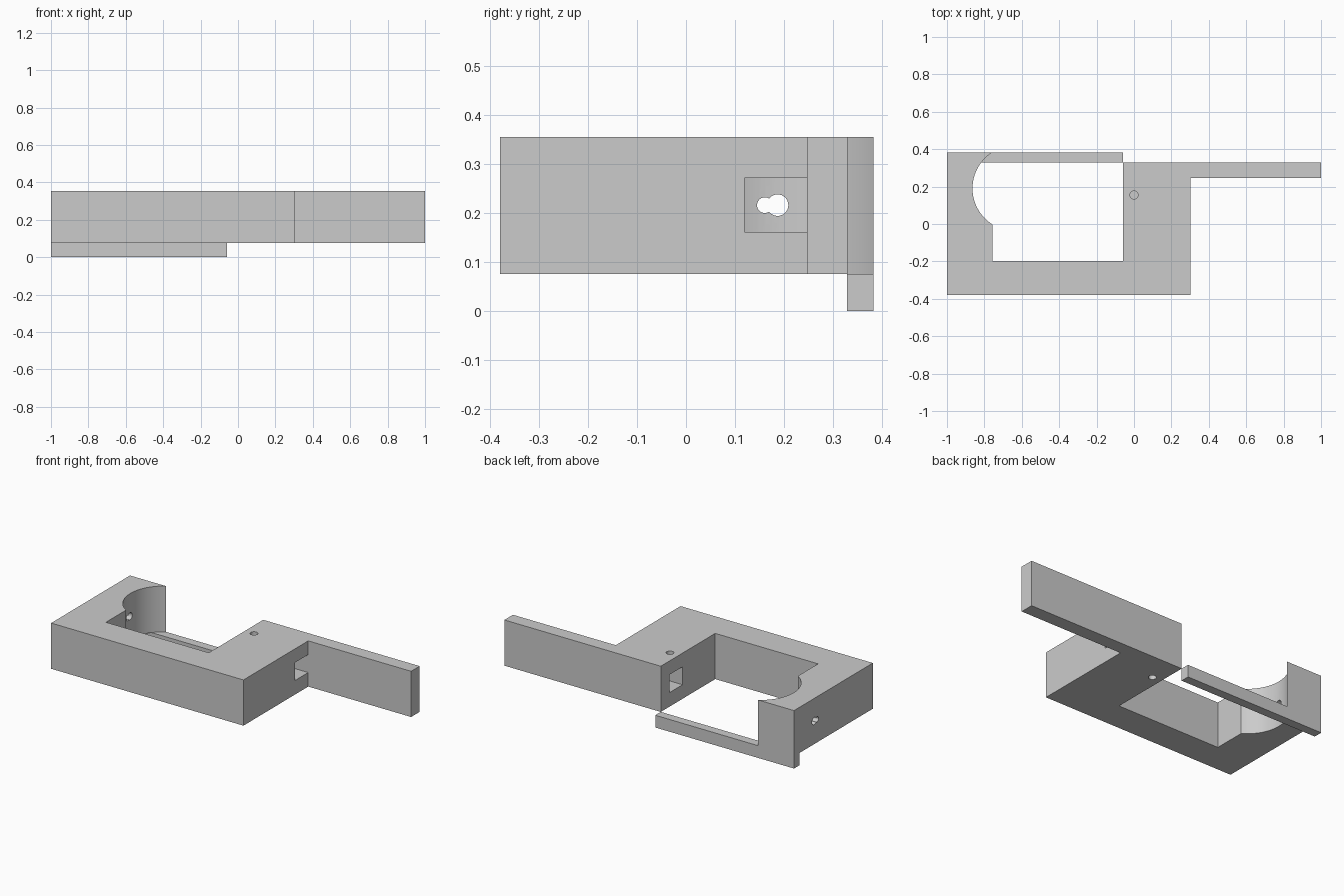
import bpy, bmesh, math
from mathutils import Matrix, Vector

old = bpy.data.objects.get("Cube")
if old:
    bpy.data.objects.remove(old, do_unlink=True)

grey = bpy.data.materials.new("plain grey")
grey.use_nodes = True
tone = (0.6, 0.6, 0.6, 1)
grey.diffuse_color = tone
grey.node_tree.nodes["Principled BSDF"].inputs["Base Color"].default_value = tone

BOTTOM, TOP = 0.075, 0.355


def finish(name, bm):
    bmesh.ops.recalc_face_normals(bm, faces=bm.faces)
    mesh = bpy.data.meshes.new(name)
    bm.to_mesh(mesh)
    bm.free()
    obj = bpy.data.objects.new(name, mesh)
    bpy.context.collection.objects.link(obj)
    mesh.materials.append(grey)
    return obj


def prism(name, outline, z0, z1):
    bm = bmesh.new()
    face = bm.faces.new([bm.verts.new((x, y, z0)) for x, y in outline])
    new = bmesh.ops.extrude_face_region(bm, geom=[face])["geom"]
    bmesh.ops.translate(bm, vec=(0, 0, z1 - z0),
                        verts=[v for v in new if isinstance(v, bmesh.types.BMVert)])
    return finish(name, bm)


def box(name, x0, x1, y0, y1, z0, z1):
    return prism(name, [(x0, y0), (x1, y0), (x1, y1), (x0, y1)], z0, z1)


def rod(name, start, end, radius):
    start, end = Vector(start), Vector(end)
    axis = end - start
    turn = axis.to_track_quat("Z", "Y").to_matrix().to_4x4()
    bm = bmesh.new()
    bmesh.ops.create_cone(bm, cap_ends=True, segments=32, radius1=radius, radius2=radius,
                          depth=axis.length,
                          matrix=Matrix.Translation((start + end) / 2) @ turn)
    return finish(name, bm)


def cut(target, cutter):
    mod = target.modifiers.new("cut", "BOOLEAN")
    mod.operation = "DIFFERENCE"
    mod.solver = "EXACT"
    mod.object = cutter
    bpy.context.view_layer.objects.active = target
    bpy.ops.object.modifier_apply(modifier=mod.name)
    bpy.data.objects.remove(cutter, do_unlink=True)


# Frame: U-shaped plan with a round scoop in one leg and a thin side arm
scoop = []
for i in range(33):
    a = math.radians(237.8 - 115.6 * i / 32)
    scoop.append((-0.636 + 0.2275 * math.cos(a), 0.1905 + 0.2275 * math.sin(a)))
outline = [(-1, -0.38), (0.303, -0.38), (0.303, 0.247), (1, 0.247), (1, 0.33),
           (-0.06, 0.33), (-0.06, -0.197), (-0.757, -0.197)] + scoop + [(-1, 0.383)]
frame = prism("frame", outline, BOTTOM, TOP)

# Square passage through the right leg, opening beside the arm
cut(frame, box("passage_cutter", -0.2, 0.45, 0.119, 0.247, 0.161, 0.271))

# Screw holes above and below the passage
cut(frame, rod("top_hole_cutter", (0, 0.155, 0.2), (0, 0.155, 0.5), 0.022))
cut(frame, rod("bottom_hole_cutter", (0, 0.155, -0.1), (0, 0.155, 0.12), 0.022))

# Keyhole through the scooped leg
for y, radius in ((0.187, 0.022), (0.161, 0.016)):
    cut(frame, rod("keyhole_cutter", (-1.1, y, 0.216), (-0.7, y, 0.216), radius))

# Thin rail below the back edge
rail = box("back_rail", -1, -0.06, 0.329, 0.383, 0, BOTTOM)

bpy.ops.object.select_all(action="DESELECT")
frame.select_set(True)
bpy.context.view_layer.objects.active = frame
bpy.ops.object.shade_smooth_by_angle(angle=math.radians(30))
